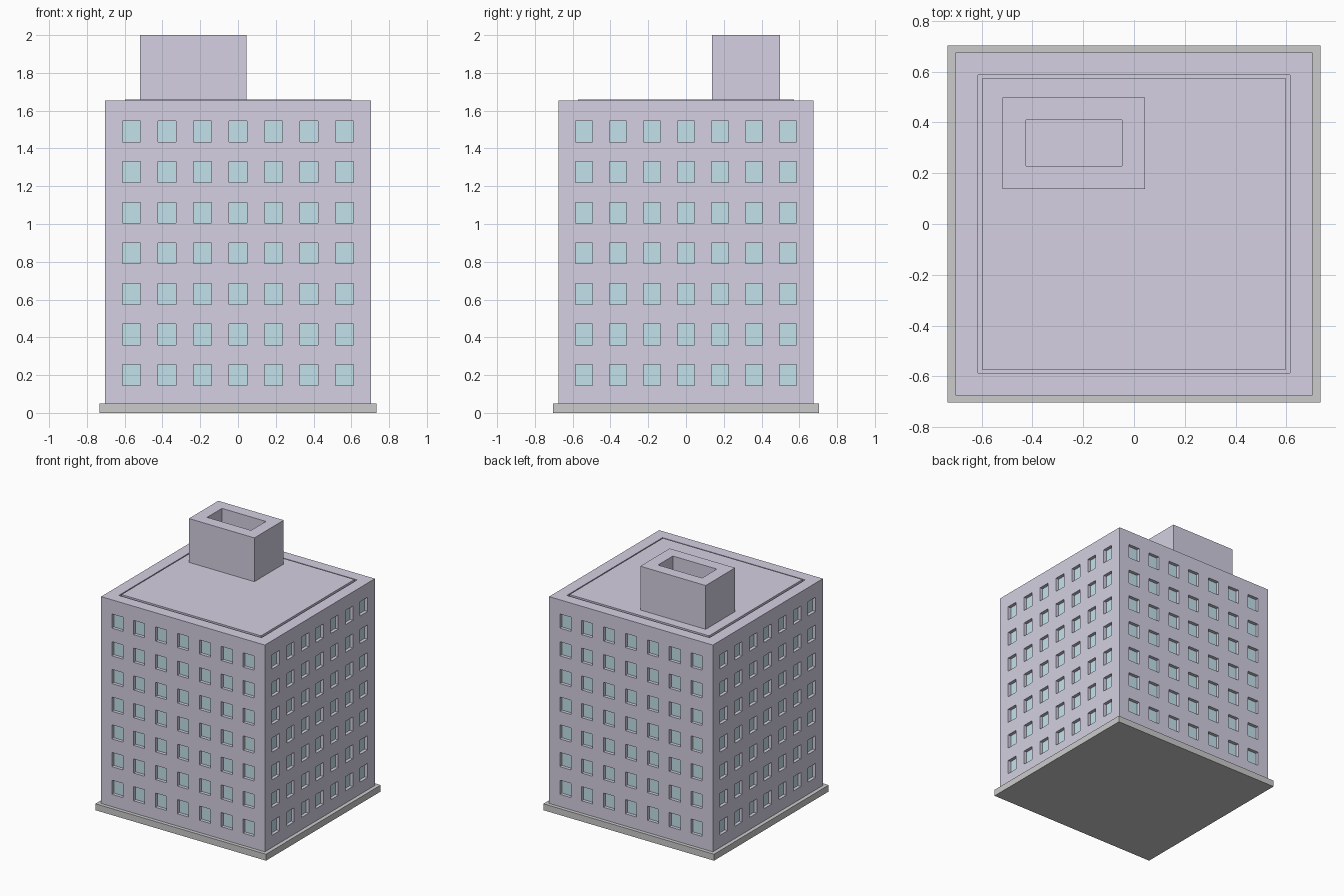
import bpy, bmesh
from mathutils import Vector

if "Cube" in bpy.data.objects:
    bpy.data.objects.remove(bpy.data.objects["Cube"])


def material(name, color):
    m = bpy.data.materials.new(name)
    m.diffuse_color = (*color, 1)
    m.use_nodes = True
    m.node_tree.nodes["Principled BSDF"].inputs["Base Color"].default_value = m.diffuse_color
    return m


def finish(bm, name, *mats):
    bmesh.ops.remove_doubles(bm, verts=bm.verts, dist=1e-5)
    bmesh.ops.recalc_face_normals(bm, faces=bm.faces)
    me = bpy.data.meshes.new(name)
    bm.to_mesh(me)
    bm.free()
    for m in mats:
        me.materials.append(m)
    ob = bpy.data.objects.new(name, me)
    bpy.context.collection.objects.link(ob)
    return ob


def quad(bm, pts, mat=0):
    f = bm.faces.new([bm.verts.new(p) for p in pts])
    f.material_index = mat


def stacked_rings(bm, rings, cap=True):
    # each ring: (x0, x1, y0, y1, z); consecutive rings are bridged
    loops = [[bm.verts.new(p) for p in ((a, c, z), (b, c, z), (b, d, z), (a, d, z))]
             for a, b, c, d, z in rings]
    for lo, hi in zip(loops, loops[1:]):
        for i in range(4):
            j = (i + 1) % 4
            bm.faces.new((lo[i], lo[j], hi[j], hi[i]))
    if cap:
        bm.faces.new(loops[-1])
    return loops


def sym(hx, hy, z):
    return (-hx, hx, -hy, hy, z)


wall = material("wall", (0.66, 0.63, 0.76))
glass = material("glass", (0.55, 0.76, 0.83))
stone = material("stone", (0.68, 0.68, 0.66))

HX, HY, Z0, Z1 = 0.703, 0.675, 0.05, 1.655
DEPTH = 0.025

# plinth
bm = bmesh.new()
loops = stacked_rings(bm, [sym(0.733, 0.703, 0), sym(0.733, 0.703, Z0)])
bm.faces.new(loops[0])
finish(bm, "plinth", stone)


# facades with recessed windows
def facade(bm, origin, u, n, half, step, width):
    us = [-half] + [i * step + s * width / 2 for i in range(-3, 4) for s in (-1, 1)] + [half]
    zs = [Z0] + [0.2 + 0.215 * r + s * 0.055 for r in range(7) for s in (-1, 1)] + [Z1]

    def P(a, z, d=0):
        return origin + u * a - n * d + Vector((0, 0, z))

    for i, (a, b) in enumerate(zip(us, us[1:])):
        for j, (c, d) in enumerate(zip(zs, zs[1:])):
            cell = [(a, c), (b, c), (b, d), (a, d)]
            if i % 2 and j % 2:
                quad(bm, [P(*p, DEPTH) for p in cell], 1)
                for k in range(4):
                    p, q = cell[k], cell[(k + 1) % 4]
                    quad(bm, [P(*p), P(*q), P(*q, DEPTH), P(*p, DEPTH)])
            else:
                quad(bm, [P(*p) for p in cell])


bm = bmesh.new()
for s in (-1, 1):
    facade(bm, Vector((0, s * HY, 0)), Vector((-s, 0, 0)), Vector((0, s, 0)), HX, 0.188, 0.095)
    facade(bm, Vector((s * HX, 0, 0)), Vector((0, s, 0)), Vector((s, 0, 0)), HY, 0.18, 0.09)
quad(bm, [(-HX, -HY, Z0), (HX, -HY, Z0), (HX, HY, Z0), (-HX, HY, Z0)])
# flat roof with a shallow groove around a slightly raised deck
stacked_rings(bm, [sym(HX, HY, Z1), sym(0.613, 0.587, Z1), sym(0.613, 0.587, Z1 - 0.015),
                   sym(0.599, 0.573, Z1 - 0.015), sym(0.599, 0.573, Z1 + 0.005)])
finish(bm, "tower_block", wall, glass)

# rooftop housing with an open shaft
bm = bmesh.new()
outer, inner = (-0.518, 0.044, 0.138, 0.498), (-0.425, -0.047, 0.228, 0.41)
stacked_rings(bm, [(*outer, 1.66), (*outer, 2.0), (*inner, 2.0), (*inner, 1.665)])
finish(bm, "rooftop_housing", wall)
